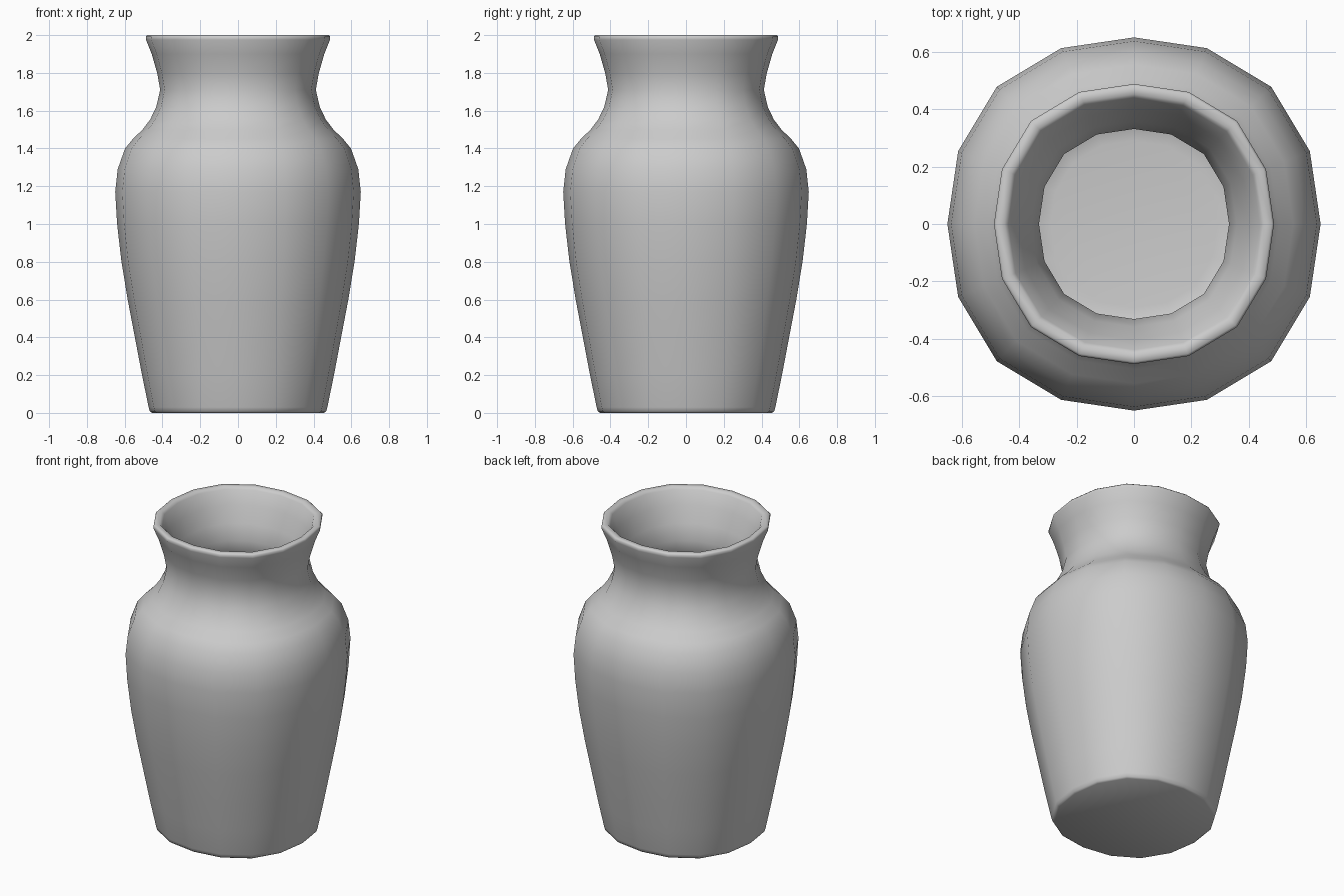
import bpy, bmesh
from math import cos, sin, pi

if "Cube" in bpy.data.objects:
    bpy.data.objects.remove(bpy.data.objects["Cube"])

SIDES = 16
# outer wall, from the foot up to the rim (radius, height)
outer = [(.455, 0), (.467, .008), (.473, .03), (.508, .2), (.546, .4), (.584, .6),
         (.617, .8), (.64, 1.0), (.65, 1.17), (.637, 1.29), (.598, 1.4), (.555, 1.452),
         (.505, 1.5), (.465, 1.553), (.433, 1.62), (.412, 1.71), (.428, 1.8),
         (.457, 1.9), (.487, 1.975), (.488, 1.992), (.48, 2.0)]
# inner wall, from the rim down to the floor
inner = [(.452, 2.0), (.438, 1.985), (.402, 1.9), (.358, 1.8), (.331, 1.7), (.343, 1.62),
         (.385, 1.54), (.455, 1.46), (.53, 1.37), (.565, 1.28), (.575, 1.16), (.565, 1.0),
         (.542, .8), (.51, .6), (.472, .4), (.433, .2), (.405, .115), (.365, .08), (.29, .07)]


def ring(bm, r, z):
    """One slightly squared ring of vertices."""
    verts = []
    for i in range(SIDES):
        a = 2 * pi * i / SIDES
        a2 = a - .012 * sin(8 * a)
        k = r * (1 + .02 * (1 - cos(4 * a)))
        verts.append(bm.verts.new((k * cos(a2), k * sin(a2), z)))
    return verts


# vase: revolve the closed wall profile, then cap foot and floor
bm = bmesh.new()
rings = [ring(bm, r, z) for r, z in outer + inner]
for low, high in zip(rings, rings[1:]):
    for i in range(SIDES):
        j = (i + 1) % SIDES
        bm.faces.new((low[i], low[j], high[j], high[i]))
bm.faces.new(rings[0][::-1])
bm.faces.new(rings[-1])
bmesh.ops.recalc_face_normals(bm, faces=bm.faces[:])
for f in bm.faces:
    f.smooth = True

mesh = bpy.data.meshes.new("vase")
bm.to_mesh(mesh)
bm.free()
vase = bpy.data.objects.new("vase", mesh)
bpy.context.collection.objects.link(vase)
